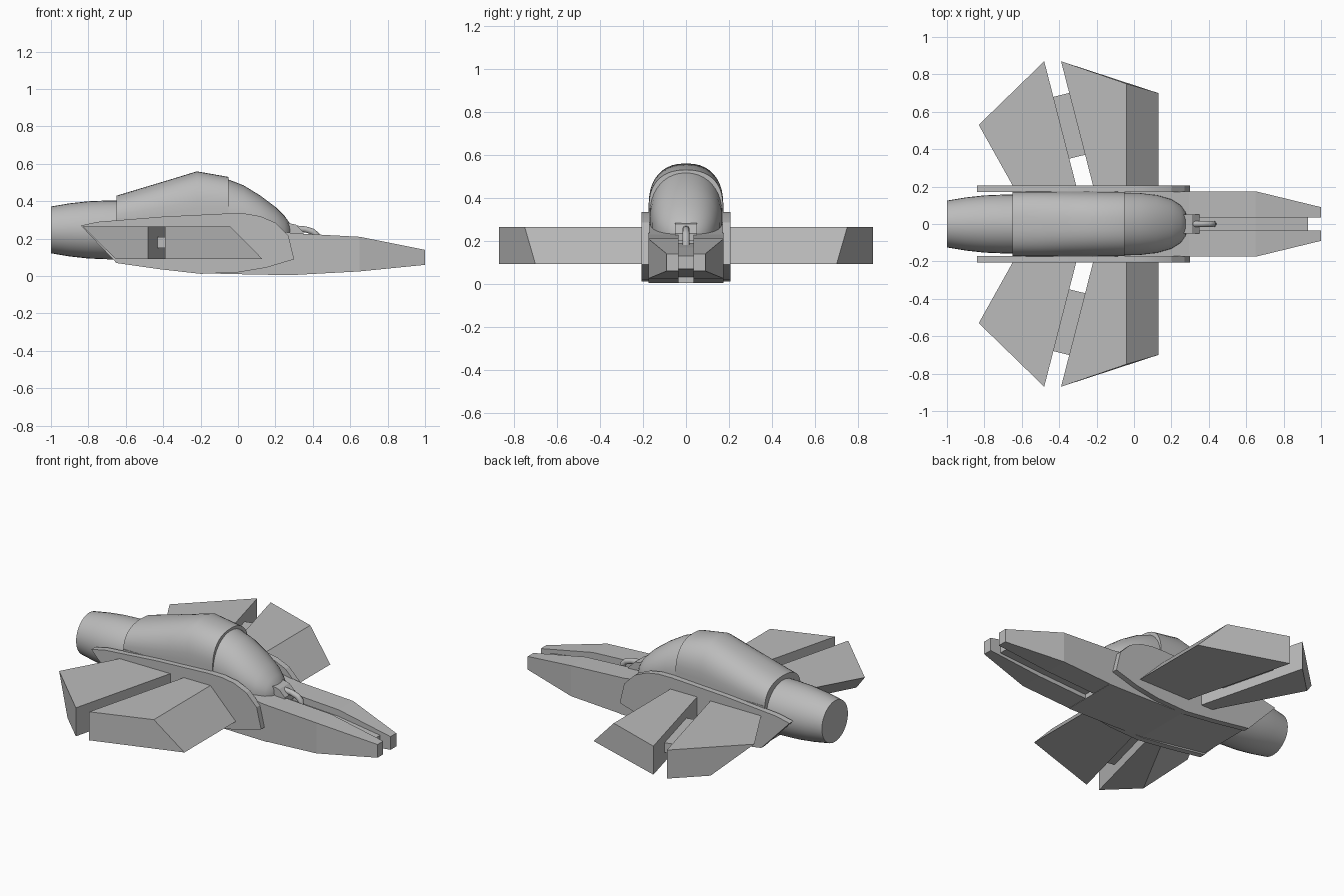
import bpy, bmesh, math
from mathutils import Vector

cube = bpy.data.objects.get("Cube")
if cube:
    bpy.data.objects.remove(cube, do_unlink=True)

grey = bpy.data.materials.new("hull grey")
grey.use_nodes = True
grey.diffuse_color = (0.5, 0.5, 0.5, 1)
grey.node_tree.nodes["Principled BSDF"].inputs["Base Color"].default_value = (0.5, 0.5, 0.5, 1)


def loft(name, rings, smooth=None):
    """Skin a list of equal-length closed rings and cap both ends."""
    bm = bmesh.new()
    loops = [[bm.verts.new(p) for p in ring] for ring in rings]
    n = len(loops[0])
    for a, b in zip(loops, loops[1:]):
        for i in range(n):
            j = (i + 1) % n
            bm.faces.new((a[i], a[j], b[j], b[i]))
    bm.faces.new(loops[0])
    bm.faces.new(loops[-1])
    bmesh.ops.recalc_face_normals(bm, faces=bm.faces)
    mesh = bpy.data.meshes.new(name)
    bm.to_mesh(mesh)
    bm.free()
    mesh.materials.append(grey)
    obj = bpy.data.objects.new(name, mesh)
    bpy.context.collection.objects.link(obj)
    if smooth:
        bpy.ops.object.select_all(action='DESELECT')
        obj.select_set(True)
        bpy.context.view_layer.objects.active = obj
        bpy.ops.object.shade_smooth_by_angle(angle=math.radians(smooth))
    return obj


def box_ring(x, y0, y1, z0, z1):
    return [(x, y0, z0), (x, y1, z0), (x, y1, z1), (x, y0, z1)]


def arch_ring(x, half, base, spring, top, n=20, power=0.85):
    """Straight walls up to the spring line, rounded roof above."""
    ring = [(x, half, base)]
    for i in range(n + 1):
        a = math.pi * i / n
        c, s = math.cos(a), max(math.sin(a), 0)
        y = math.copysign(abs(c) ** power, c) * half
        ring.append((x, y, spring + (top - spring) * s ** power))
    return ring + [(x, -half, base)]


def slab(name, outline, z0, z1, side):
    return loft(name, [[(x, side * y, z) for x, y in outline] for z in (z0, z1)])


# Central hull between the side plates
loft("lower_hull", [box_ring(x, -0.175, 0.175, lo, hi) for x, lo, hi in
                    [(-0.65, 0.08, 0.31), (-0.2, 0.015, 0.31),
                     (0.1, 0.008, 0.26), (0.32, 0.005, 0.225)]])

# Rear engine
engine = []
for x, r in [(-1, 0.125), (-0.9, 0.142), (-0.8, 0.153), (-0.7, 0.157), (-0.6, 0.157)]:
    engine.append([(x, r * math.cos(math.tau * i / 32), 0.247 + r * math.sin(math.tau * i / 32))
                   for i in range(32)])
loft("engine", engine, 35)

# Humped cowl and the glazed cabin ahead of it
loft("cowl", [arch_ring(x, h, 0.25, s, t) for x, h, s, t in
              [(-0.65, 0.172, 0.3, 0.43), (-0.5, 0.173, 0.32, 0.475),
               (-0.35, 0.174, 0.34, 0.52), (-0.22, 0.174, 0.36, 0.56),
               (-0.05, 0.172, 0.36, 0.53)]], 35)
loft("canopy", [arch_ring(x, h, 0.2, s, t, power=0.95) for x, h, s, t in
                [(-0.06, 0.168, 0.33, 0.52), (0.03, 0.166, 0.31, 0.485),
                 (0.12, 0.155, 0.28, 0.43), (0.2, 0.132, 0.25, 0.37),
                 (0.25, 0.1, 0.235, 0.32), (0.275, 0.065, 0.225, 0.285),
                 (0.285, 0.03, 0.215, 0.25)]], 50)

# Nose: recessed keel, coupling block and curved hook
loft("nose_keel", [box_ring(x, -0.04, 0.04, lo, hi) for x, lo, hi in
                   [(0.28, 0.03, 0.19), (0.65, 0.05, 0.17), (0.93, 0.07, 0.13)]])
loft("hook_block", [box_ring(x, -0.05, 0.05, 0.2, z) for x, z in
                    [(0.26, 0.285), (0.31, 0.275), (0.35, 0.235)]])
path = bpy.data.curves.new("hook", 'CURVE')
path.dimensions = '3D'
path.bevel_depth = 0.017
path.bevel_resolution = 3
path.use_fill_caps = True
spline = path.splines.new('POLY')
points = [(0.3, 0.255), (0.36, 0.25), (0.4, 0.238), (0.42, 0.22), (0.425, 0.17)]
spline.points.add(len(points) - 1)
for p, (x, z) in zip(spline.points, points):
    p.co = (x, 0, z, 1)
path.materials.append(grey)
bpy.context.collection.objects.link(bpy.data.objects.new("hook", path))

# Side plate outline in x and z
plate = [(-0.84, 0.27), (-0.75, 0.29), (-0.4, 0.318), (-0.05, 0.335), (0.04, 0.334),
         (0.12, 0.32), (0.2, 0.285), (0.27, 0.215), (0.3, 0.09), (0.15, 0.045),
         (0, 0.02), (-0.2, 0.012), (-0.42, 0.037), (-0.65, 0.07)]

for side, label in ((1, "left"), (-1, "right")):
    # Nose prong
    loft(label + "_prong", [box_ring(x, side * 0.035, side * w, lo, hi) for x, w, lo, hi in
                            [(0.28, 0.175, 0.005, 0.23), (0.65, 0.175, 0.025, 0.21),
                             (1, 0.09, 0.06, 0.14)]])
    # Side plate
    loft(label + "_side_plate", [[(x, side * y, z) for x, z in plate] for y in (0.17, 0.207)], 20)
    # Front wing with sloping leading face
    low = [(-0.39, 0.87), (0.13, 0.70), (0.13, 0.19), (-0.215, 0.19)]
    high = [(-0.39, 0.87), (-0.04, 0.75), (-0.04, 0.19), (-0.215, 0.19)]
    loft(label + "_front_wing", [[(x, side * y, z) for x, y in ring]
                                 for ring, z in ((low, 0.092), (high, 0.265))])
    # Rear wing with undercut trailing face
    low = [(-0.48, 0.87), (-0.655, 0.70), (-0.38, 0.19), (-0.305, 0.19)]
    high = [(-0.48, 0.87), (-0.83, 0.53), (-0.64, 0.19), (-0.305, 0.19)]
    loft(label + "_rear_wing", [[(x, side * y, z) for x, y in ring]
                                for ring, z in ((low, 0.092), (high, 0.265))])
    # Bridge joining the two wings
    slab(label + "_wing_bridge", [(-0.45, 0.675), (-0.33, 0.705), (-0.24, 0.375), (-0.365, 0.345)],
         0.15, 0.21, side)
